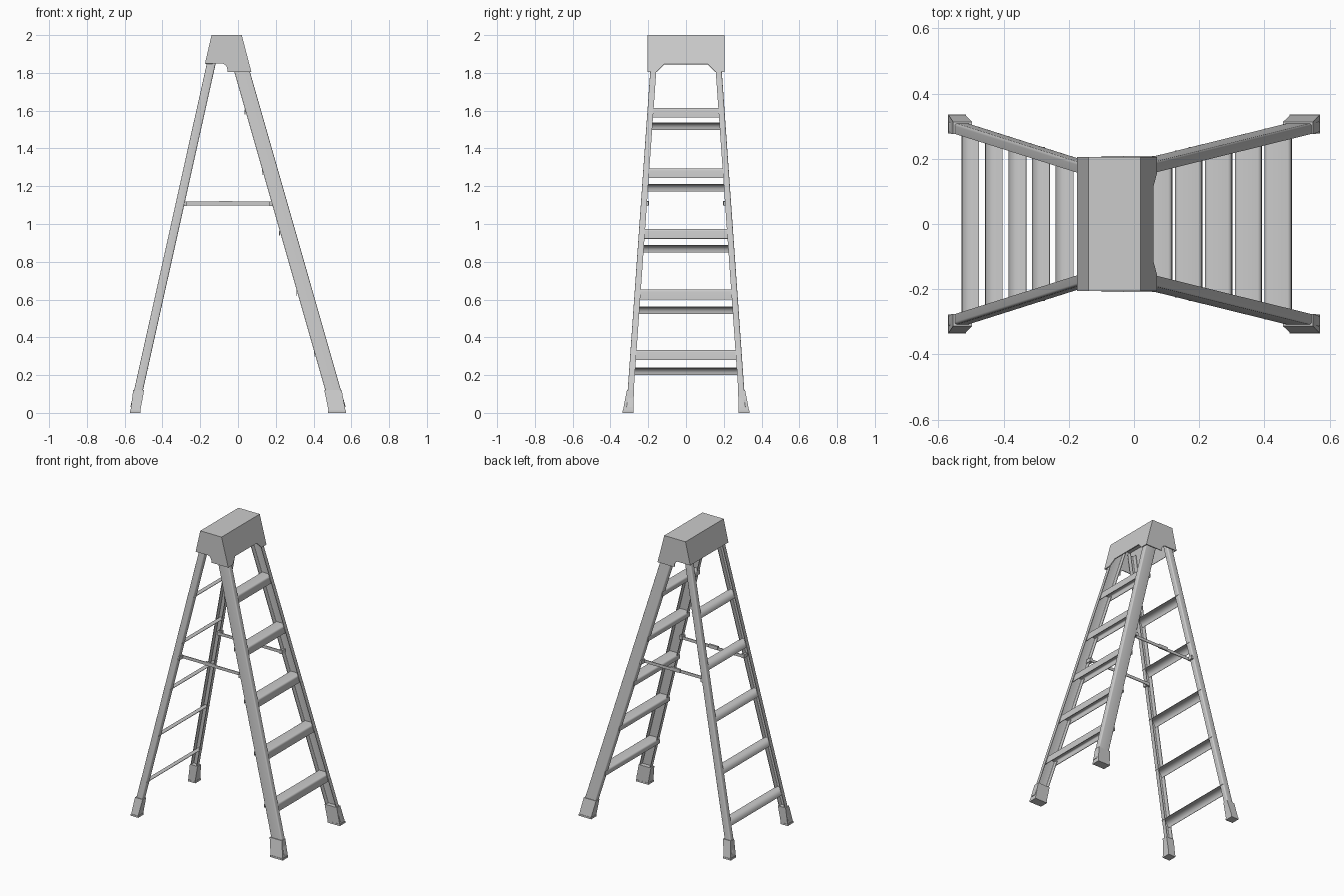
import bpy, bmesh, math

if "Cube" in bpy.data.objects:
    bpy.data.objects.remove(bpy.data.objects["Cube"])


def make(name, verts, faces, smooth=True):
    me = bpy.data.meshes.new(name)
    me.from_pydata(verts, [], faces)
    bm = bmesh.new()
    bm.from_mesh(me)
    bmesh.ops.recalc_face_normals(bm, faces=bm.faces)
    bm.to_mesh(me)
    bm.free()
    ob = bpy.data.objects.new(name, me)
    bpy.context.collection.objects.link(ob)
    if smooth:
        bpy.ops.object.select_all(action='DESELECT')
        ob.select_set(True)
        bpy.context.view_layer.objects.active = ob
        bpy.ops.object.shade_smooth_by_angle(angle=math.radians(35))
    return ob


def loft(name, a, b):
    """Closed solid between two matching outlines."""
    n = len(a)
    faces = [(i, (i + 1) % n, n + (i + 1) % n, n + i) for i in range(n)]
    faces += [tuple(range(n)), tuple(range(n, 2 * n))]
    return make(name, a + b, faces)


def thicken(path, t):
    """Turn an open 2D path into a thin closed outline (offset to its right)."""
    inner = []
    for i, p in enumerate(path):
        q, r = path[max(i - 1, 0)], path[min(i + 1, len(path) - 1)]
        dx, dy = r[0] - q[0], r[1] - q[1]
        l = math.hypot(dx, dy)
        inner.append((p[0] + dy / l * t, p[1] - dx / l * t))
    return path + inner[::-1]


def corner(cx, cy, r, a0, a1, n=4):
    return [(cx + r * math.cos(math.radians(a0 + (a1 - a0) * i / n)),
             cy + r * math.sin(math.radians(a0 + (a1 - a0) * i / n))) for i in range(n + 1)]


def outer_y(z):
    return 0.19 + (1.8 - z) * 0.0706


def front_x(z):   # outer edge of the climbing rails
    return 0.065 + (1.8 - z) * 0.2857


def rear_x(z):    # outer edge of the rear rails
    return -0.165 - (1.85 - z) * 0.2225


# Channel rails, open towards the middle
def rail(name, edge, width, s):
    sg = 1 if edge(0) > 0 else -1
    r = 0.008
    path = [(-width, -0.032)] + corner(-width + r, -r, r, 180, 90) + corner(-r, -r, r, 90, 0) + [(0, -0.032)]
    prof = thicken(path, 0.004)
    rings = [[(edge(z) + sg * u, s * (outer_y(z) + v), z) for u, v in prof] for z in (0.03, 1.96)]
    loft(name, *rings)


# Boots with tread pads
def foot(name, top, bot, s):
    def rect(x0, x1, y0, y1, z):
        return [(x0, s * y0, z), (x1, s * y0, z), (x1, s * y1, z), (x0, s * y1, z)]
    loft(name, rect(*top, 0.276, 0.313, 0.12), rect(*bot, 0.278, 0.334, 0.012))
    g = 0.002
    loft(name + "_pad", rect(bot[0] - g, bot[1] + g, 0.277, 0.336, 0.012),
         rect(bot[0] - g, bot[1] + g, 0.277, 0.336, 0.0))


for s, side in ((-1, "right"), (1, "left")):
    rail("front_rail_" + side, front_x, 0.083, s)
    rail("rear_rail_" + side, rear_x, 0.047, s)
    foot("front_foot_" + side, (0.457, 0.549), (0.479, 0.569), s)
    foot("rear_foot_" + side, (-0.555, -0.497), (-0.569, -0.517), s)

    # Folding spreader bars with centre joint and end pivots
    def bar(name, x0, x1, z0, z1, y0, y1):
        loft(name, [(x0, s * y0, z0), (x1, s * y0, z0), (x1, s * y1, z0), (x0, s * y1, z0)],
             [(x0, s * y0, z1), (x1, s * y0, z1), (x1, s * y1, z1), (x0, s * y1, z1)])
    bar("spreader_rear_" + side, -0.295, -0.04, 1.098, 1.118, 0.198, 0.203)
    bar("spreader_front_" + side, -0.09, 0.19, 1.098, 1.118, 0.203, 0.208)
    bar("spreader_joint_" + side, -0.10, -0.03, 1.1, 1.123, 0.196, 0.209)
    for n, x in (("rear", -0.285), ("front", 0.18)):
        bar("spreader_pivot_" + n + "_" + side, x - 0.012, x + 0.012, 1.096, 1.12, 0.198, 0.236)

# Steps: rounded inverted channels
sr = 0.012
step_path = ([(-0.082, -0.035)] + corner(-0.082 + sr, -sr, sr, 180, 90)
             + corner(-sr, -sr, sr, 90, 0) + [(0.002, -0.052)])
# Rear rungs: curved strips open towards the inside
rung_path = [(-0.027, -0.020), (-0.025, -0.006), (-0.019, 0.006), (-0.009, 0.014), (0.004, 0.018), (0.027, 0.019)]


def tread(name, path, t, x, z):
    prof = thicken(path, t)
    rings = [[(x + u, s * (outer_y(z + v) - 0.003), z + v) for u, v in prof] for s in (-1, 1)]
    loft(name, *rings)


for i in range(5):
    z = 0.333 + 0.3205 * i
    tread("step_%d" % (i + 1), step_path, 0.004, front_x(z) - 0.001, z)
    z = 0.22 + 0.3245 * i
    tread("rear_rung_%d" % (i + 1), rung_path, 0.003, rear_x(z) + 0.0255, z)

# Hollow top cap: end panels, arched front panel, back panel and lid
W = 0.205


def cap_x(z):
    return 0.02 + (2.0 - z) * 0.26


end = [(-0.14, 2.0), (0.02, 2.0), (cap_x(1.806), 1.806), (-0.055, 1.806),
       (-0.058, 1.828), (-0.066, 1.842), (-0.08, 1.849), (-0.175, 1.849)]
n = len(end)
verts = [(x, s * W, z) for s in (-1, 1) for x, z in end]
arch = [(0.155, 1.806), (0.115, 1.847), (-0.115, 1.847), (-0.155, 1.806)]
verts += [(cap_x(z), y, z) for y, z in arch]
faces = [tuple(range(n)), tuple(range(n, 2 * n)), (0, 1, n + 1, n), (0, n, 2 * n - 1, n - 1),
         (1, n + 1, n + 2) + tuple(range(2 * n, 2 * n + 4)) + (2,)]
cap = make("top_cap", verts, faces, smooth=False)
# orient outwards so the wall thickness goes inwards
top = max(cap.data.polygons, key=lambda p: p.center.z)
if top.normal.z < 0:
    cap.data.flip_normals()
mod = cap.modifiers.new("wall", 'SOLIDIFY')
mod.thickness = 0.006
mod.offset = -1
